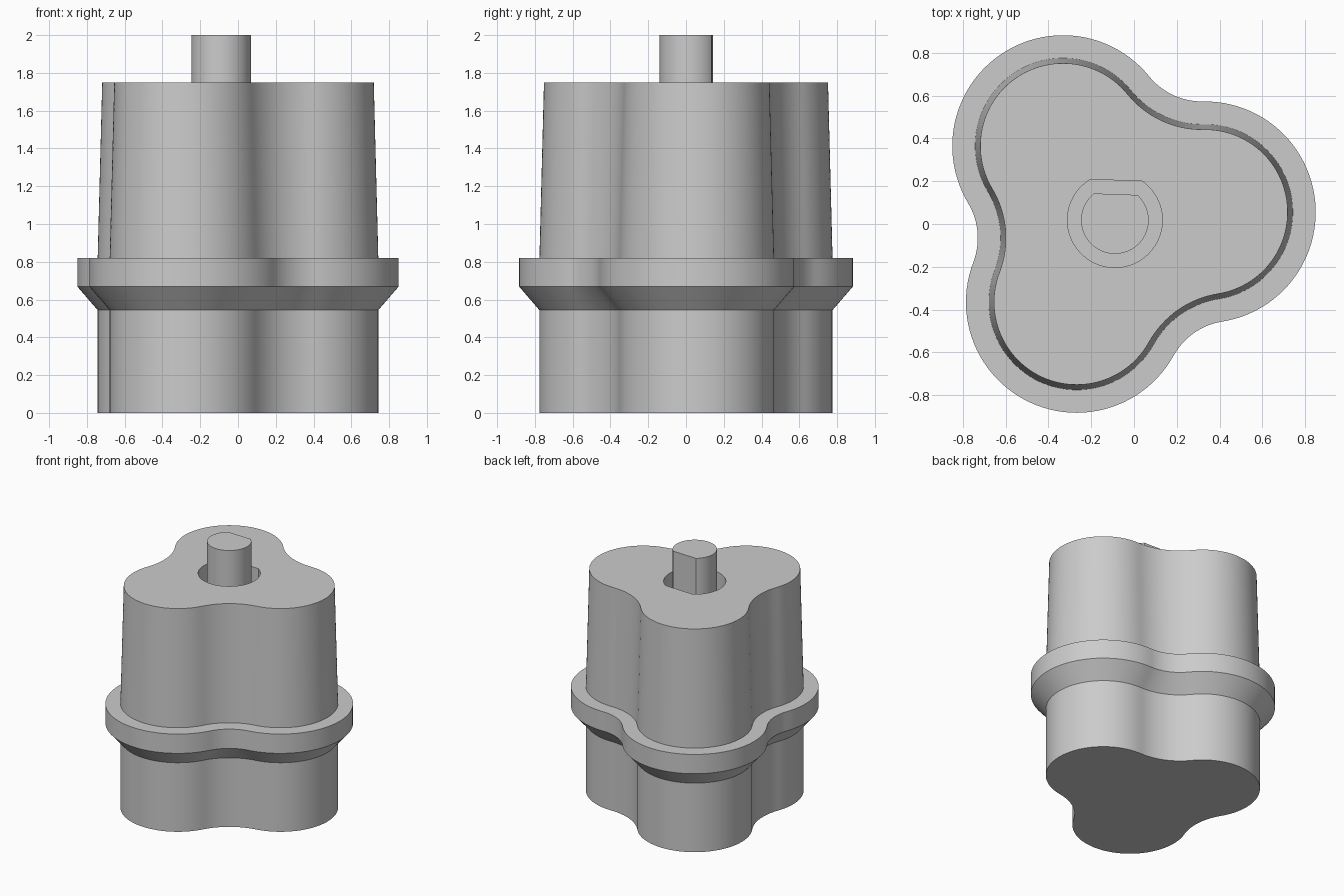
import bpy, bmesh, math
from mathutils import Vector

if "Cube" in bpy.data.objects:
    bpy.data.objects.remove(bpy.data.objects["Cube"])

CX, CY = -0.0894, 0.0184      # axis of the lobes, pocket and shaft
TURN = math.radians(5)        # rotation of the three lobes
LOBE_R, VALLEY_R, SUM_R = 0.423, 0.962, 0.835
POCKET_FLOOR = 0.82

grey = bpy.data.materials.new("plain grey")
grey.diffuse_color = (0.6, 0.6, 0.6, 1)
grey.use_nodes = True
grey.node_tree.nodes["Principled BSDF"].inputs["Base Color"].default_value = grey.diffuse_color


def polar(r, a):
    return Vector((r * math.cos(a), r * math.sin(a)))


def trilobe(r):
    """Three convex lobes of radius r joined by tangent concave arcs."""
    v = polar(VALLEY_R, math.pi / 3) - Vector((LOBE_R, 0))
    phi = math.atan2(v.y, v.x)
    pts = []
    for k in range(3):
        base = TURN + k * 2 * math.pi / 3
        lobe, valley = polar(LOBE_R, base), polar(VALLEY_R, base + math.pi / 3)
        for i in range(48):
            pts.append(lobe + polar(r, base - phi + 2 * phi * i / 48))
        for i in range(16):
            a = phi + (2 * math.pi / 3 - 2 * phi) * i / 16
            pts.append(valley - polar(SUM_R - r, base + a))
    return pts


def d_shape(r, flat):
    """Circle with one flat side towards the back."""
    half = math.acos(flat / r)
    mid = math.radians(88)
    n = 64
    return [polar(r, mid + half + (2 * math.pi - 2 * half) * i / n) for i in range(n + 1)]


def add_ring(bm, pts, z):
    return [bm.verts.new((p.x + CX, p.y + CY, z)) for p in pts]


def bridge(bm, a, b):
    n = len(a)
    for i in range(n):
        j = (i + 1) % n
        bm.faces.new((a[i], a[j], b[j], b[i]))


def finish(bm, name):
    bmesh.ops.recalc_face_normals(bm, faces=bm.faces)
    for f in bm.faces:
        f.smooth = True
    for e in bm.edges:
        e.smooth = e.calc_face_angle(0) < math.radians(25)
    me = bpy.data.meshes.new(name)
    bm.to_mesh(me)
    bm.free()
    me.materials.append(grey)
    bpy.context.collection.objects.link(bpy.data.objects.new(name, me))


# Lobed body: straight base, flared collar, tapered upper part
bm = bmesh.new()
levels = [(0.411, 0), (0.411, 0.544), (0.518, 0.668), (0.518, 0.82),
          (0.411, 0.82), (0.387, 1.748)]
rings = [add_ring(bm, trilobe(r), z) for r, z in levels]
for a, b in zip(rings, rings[1:]):
    bridge(bm, a, b)
bm.faces.new(rings[0])

# Pocket around the shaft, and the top face with its opening
hole = d_shape(0.222, 0.186)
rim, floor = add_ring(bm, hole, 1.748), add_ring(bm, hole, POCKET_FLOOR)
bridge(bm, rim, floor)
bm.faces.new(floor)
edges = [bm.edges.get((loop[i - 1], loop[i])) for loop in (rings[-1], rim)
         for i in range(len(loop))]
bmesh.ops.triangle_fill(bm, edges=edges, use_beauty=True, normal=(0, 0, 1))
finish(bm, "lobed_body")

# D-shaped shaft standing in the pocket
bm = bmesh.new()
d = d_shape(0.158, 0.121)
low, high = add_ring(bm, d, POCKET_FLOOR - 0.01), add_ring(bm, d, 2.0)
bridge(bm, low, high)
bm.faces.new(low)
bm.faces.new(high)
finish(bm, "shaft")
